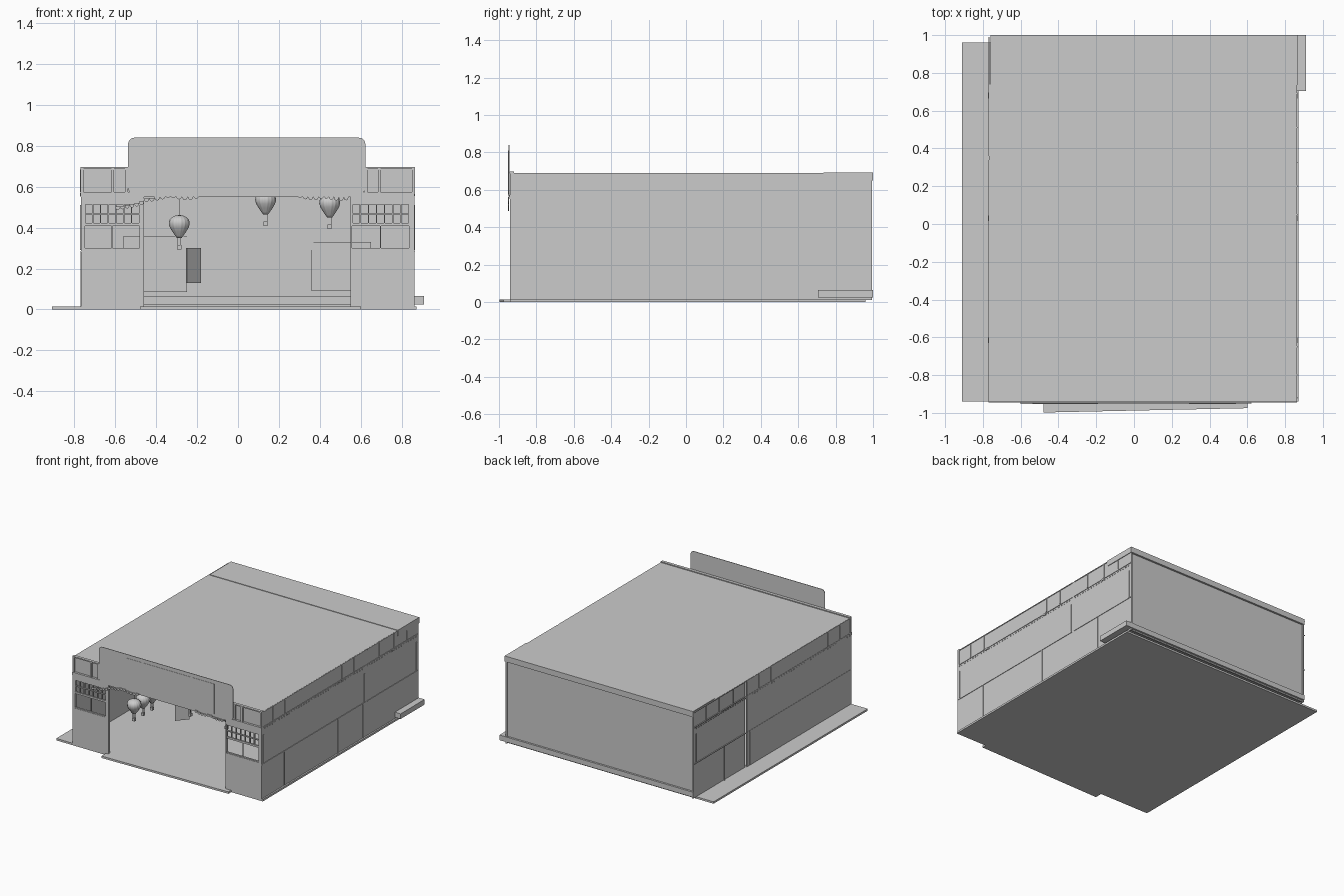
import bpy, bmesh, math
from math import sin, cos, pi


def finish(bm, name, smooth=False):
    bmesh.ops.recalc_face_normals(bm, faces=bm.faces)
    me = bpy.data.meshes.new(name)
    bm.to_mesh(me)
    bm.free()
    ob = bpy.data.objects.new(name, me)
    bpy.context.collection.objects.link(ob)
    if smooth:
        for p in me.polygons:
            p.use_smooth = True
    return ob


def add_box(bm, x0, x1, y0, y1, z0, z1):
    vs = bmesh.ops.create_cube(bm, size=1)["verts"]
    for v in vs:
        v.co.x = x0 if v.co.x < 0 else x1
        v.co.y = y0 if v.co.y < 0 else y1
        v.co.z = z0 if v.co.z < 0 else z1


def boxes(name, items):
    bm = bmesh.new()
    for b in items:
        add_box(bm, *b)
    return finish(bm, name)


def prism(name, pts, offset):
    """Extrude a planar outline along an offset vector."""
    bm = bmesh.new()
    f = bm.faces.new([bm.verts.new(p) for p in pts])
    r = bmesh.ops.extrude_face_region(bm, geom=[f])
    bmesh.ops.translate(bm, vec=offset, verts=[g for g in r["geom"] if isinstance(g, bmesh.types.BMVert)])
    return finish(bm, name)


# Floor, front step, rear step, roof and back wall
boxes("floor_slab", [(-0.91, 0.872, -0.94, 0.96, 0, 0.015)])
prism("front_step", [(-0.48, -0.998, 0), (0.60, -0.975, 0), (0.60, -0.94, 0), (-0.48, -0.94, 0)], (0, 0, 0.015))
boxes("rear_step", [(-0.76, 0.91, 0.705, 1.0, 0.025, 0.065)])
boxes("roof", [(-0.768, 0.858, -0.935, 0.74, 0.682, 0.69)])
boxes("rear_roof_beam", [(-0.76, 0.865, 0.735, 1.0, 0.65, 0.694)])
boxes("back_wall", [(-0.755, 0.85, 0.972, 0.985, 0.015, 0.66)])

# Side walls, the left one split into two slightly offset parts
boxes("right_wall", [(0.85, 0.86, -0.94, 0.995, 0.012, 0.69)])
boxes("left_wall_front", [(-0.768, -0.758, -0.94, 0.345, 0.012, 0.69)])
boxes("left_wall_rear", [(-0.76, -0.75, 0.36, 0.995, 0.012, 0.69)])


# Thin battens, ledges and dentils on both side walls
def wall_trim(name, x, s):
    items = []

    def strip(y0, y1, z0, z1, d):
        xs = sorted((x - s * 0.002, x + s * d))
        items.append((xs[0], xs[1], y0, y1, z0, z1))

    for y in (-0.80, -0.65, 0.05, 0.20, 0.51, 0.69, 0.85):
        strip(y - 0.003, y + 0.003, 0.575, 0.683, 0.005)
    for y in (-0.92, 0.325, 0.97):
        strip(y - 0.003, y + 0.003, 0.29, 0.51, 0.005)
    for y in (-0.66, -0.31, 0.0, 0.31, 0.62):
        strip(y - 0.002, y + 0.002, 0.015, 0.28, 0.003)
    for y in (-0.615, 0.03, 0.68):
        strip(y - 0.015, y + 0.015, 0.555, 0.57, 0.006)
    for z in (0.28, 0.565, 0.683):
        strip(-0.94, 0.34, z, z + 0.006, 0.004)
        strip(0.36, 0.99, z, z + 0.006, 0.004)
    for i in range(64):
        y = -0.93 + i * 0.03
        if not 0.325 < y < 0.36:
            strip(y, y + 0.01, 0.55, 0.558, 0.003)
    boxes(name, items)


wall_trim("right_wall_trim", 0.86, 1)
wall_trim("left_wall_trim", -0.766, -1)


# Front piers, each with a paned window opening
def pier(side, x0, x1, w0, w1):
    y0, y1 = -0.942, -0.922
    boxes(side + "_front_pier", [
        (x0, x1, y0, y1, 0.012, 0.295), (x0, x1, y0, y1, 0.52, 0.56),
        (x0, w0, y0, y1, 0.295, 0.52), (w1, x1, y0, y1, 0.295, 0.52)])
    bars = [(w0, w1, y0 + 0.003, y1 - 0.003, z - h, z + h)
            for z, h in ((0.415, 0.007), (0.467, 0.003), (0.516, 0.004), (0.298, 0.003))]
    for i in range(8):
        x = w0 + (w1 - w0) * i / 7
        bars.append((x - 0.003, x + 0.003, y0 + 0.004, y1 - 0.004, 0.415, 0.52))
    x = (w0 + w1) / 2
    bars.append((x - 0.002, x + 0.002, y0 + 0.005, y1 - 0.005, 0.295, 0.415))
    boxes(side + "_window_bars", bars)


pier("left", -0.768, -0.46, -0.748, -0.482)
pier("right", 0.55, 0.862, 0.558, 0.835)

# Upper front wall with ledge, rails and posts
boxes("front_upper_wall", [(-0.765, 0.857, -0.928, -0.92, 0.56, 0.69)])
rails = [(-0.77, 0.863, -0.945, -0.92, 0.55, 0.573), (-0.77, 0.863, -0.943, -0.92, 0.688, 0.697)]
for x in (-0.763, -0.612, -0.545, 0.625, 0.69, 0.857):
    rails.append((x - 0.007, x + 0.007, -0.942, -0.925, 0.565, 0.692))
boxes("front_upper_rails", rails)

# Rounded sign board with a plain inset panel
outline = []
for cx, cz, a in ((0.592, 0.809, 0), (-0.507, 0.809, 90), (-0.507, 0.595, 180), (0.592, 0.595, 270)):
    for k in range(7):
        t = math.radians(a + k * 15)
        outline.append((cx + 0.03 * cos(t), -0.945, cz + 0.03 * sin(t)))
prism("sign_board", outline, (0, -0.004, 0))
boxes("sign_panel", [(-0.30, 0.46, -0.951, -0.948, 0.575, 0.81)])

# Display panels on the inner back wall: x0, x1, z0, z1, depth
bm = bmesh.new()
for x0, x1, z0, z1, d in ((-0.56, -0.25, 0.085, 0.36, 0.012), (-0.25, 0.01, 0.145, 0.56, 0.006),
                          (0.05, 0.37, 0.15, 0.57, 0.006), (0.17, 0.34, 0.165, 0.41, 0.012),
                          (0.36, 0.65, 0.09, 0.33, 0.009), (0.36, 0.49, 0.09, 0.29, 0.014)):
    add_box(bm, x0, x1, 0.972 - d, 0.975, z0, z1)
finish(bm, "display_panels")
prism("angled_panel", [(-0.25, -0.42, 0.13), (-0.18, -0.34, 0.13), (-0.18, -0.34, 0.30), (-0.25, -0.42, 0.30)],
      (-0.003, 0.003, 0))


# Hanging balloons: lobed envelope, cords and basket
def balloon(name, x, y, z):
    n = 48
    profile = [(0.012, -0.056), (0.021, -0.044), (0.035, -0.024), (0.047, -0.004),
               (0.052, 0.014), (0.049, 0.032), (0.038, 0.045), (0.021, 0.053), (0.003, 0.056)]
    bm = bmesh.new()
    rings = []
    for r, h in profile:
        ring = []
        for i in range(n):
            a = 2 * pi * i / n
            q = r * (0.93 + 0.07 * abs(sin(a * 8)))
            ring.append(bm.verts.new((x + q * cos(a), y + q * sin(a), z + h)))
        rings.append(ring)
    for lo, hi in zip(rings, rings[1:]):
        for i in range(n):
            j = (i + 1) % n
            bm.faces.new((lo[i], lo[j], hi[j], hi[i]))
    bm.faces.new(rings[0])
    bm.faces.new(rings[-1])
    finish(bm, name + "_envelope", True)
    cords = [(x + a - 0.001, x + a + 0.001, y + b - 0.001, y + b + 0.001, z - 0.092, z - 0.055)
             for a in (-0.008, 0.008) for b in (-0.008, 0.008)]
    boxes(name + "_basket", cords + [(x - 0.01, x + 0.01, y - 0.01, y + 0.01, z - 0.112, z - 0.09)])
    boxes(name + "_hanger", [(x - 0.001, x + 0.001, y - 0.001, y + 0.001, z + 0.055, 0.684)])


for k in range(3):
    balloon("left_balloon_%d" % k, -0.287, -0.87 + 0.11 * k, 0.405)
balloon("middle_balloon", 0.135, -0.78, 0.52)
balloon("right_balloon", 0.448, -0.78, 0.505)


# Scalloped bunting: small half-round flags along sagging strings
def bunting(name, x0, z0, x1, z1, sag, n):
    bm = bmesh.new()
    for i in range(n):
        t = (i + 0.5) / n
        cx = x0 + (x1 - x0) * t
        cz = z0 + (z1 - z0) * t - sag * 4 * t * (1 - t)
        w = abs(x1 - x0) / n * 0.5
        pts = [(cx + w * cos(pi + pi * k / 6), -0.952, cz + 0.017 * sin(pi + pi * k / 6)) for k in range(7)]
        f = bm.faces.new([bm.verts.new(p) for p in pts])
        r = bmesh.ops.extrude_face_region(bm, geom=[f])
        vs = [g for g in r["geom"] if isinstance(g, bmesh.types.BMVert)]
        bmesh.ops.translate(bm, vec=(0, 0.006, 0), verts=vs)
    finish(bm, name)


bunting("bunting_far_left", -0.60, 0.502, -0.46, 0.53, 0.004, 6)
bunting("bunting_left", -0.46, 0.54, -0.33, 0.566, 0.004, 5)
bunting("bunting_centre", -0.33, 0.566, -0.19, 0.562, 0.012, 5)
bunting("bunting_right", 0.29, 0.566, 0.42, 0.562, 0.012, 5)
bunting("bunting_far_right", 0.42, 0.562, 0.54, 0.552, 0.008, 5)
